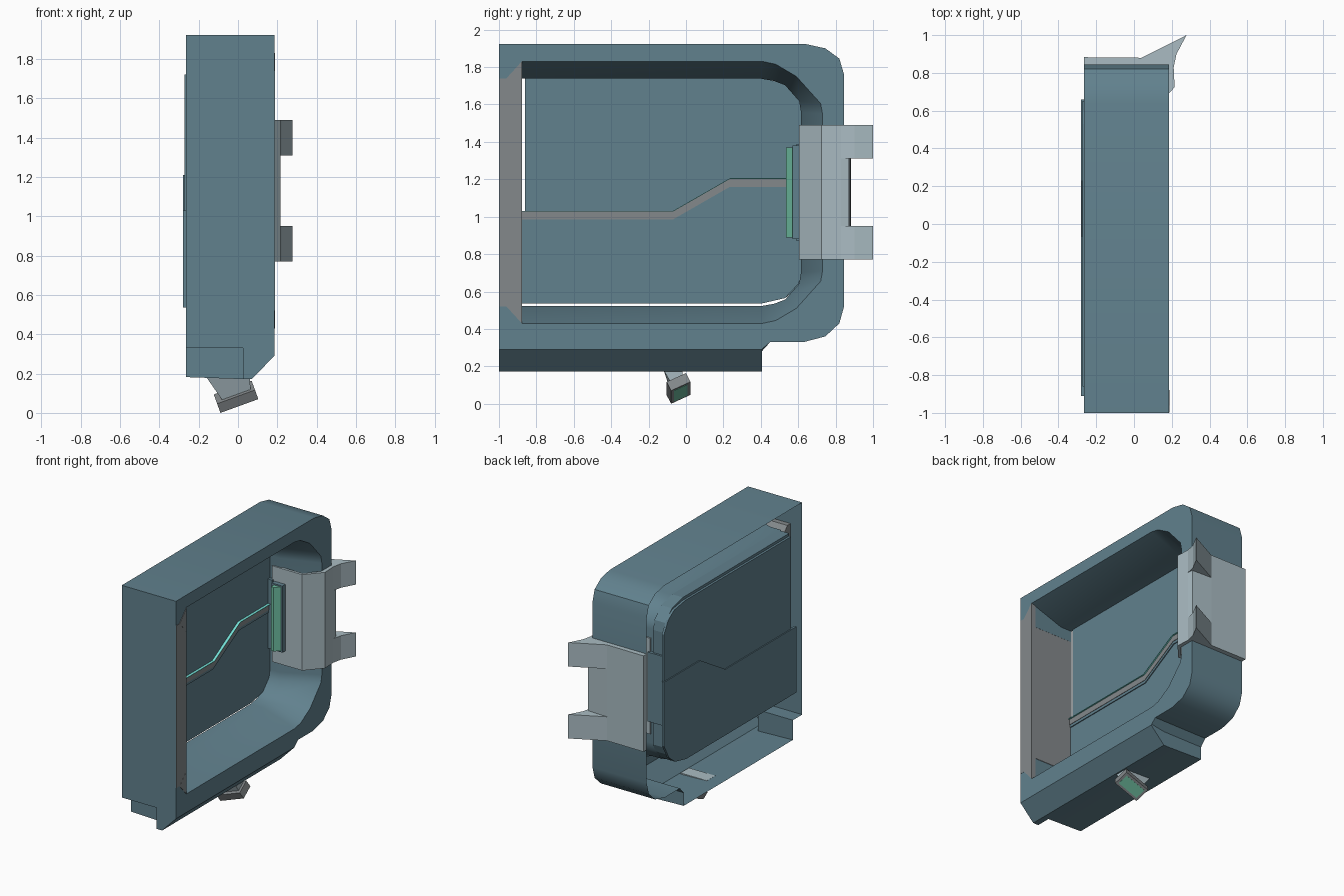
import bpy, bmesh, math
from mathutils import Matrix, Vector

if "Cube" in bpy.data.objects:
    bpy.data.objects.remove(bpy.data.objects["Cube"])


def material(name, rgb):
    m = bpy.data.materials.new(name)
    m.diffuse_color = (*rgb, 1)
    m.use_nodes = True
    m.node_tree.nodes["Principled BSDF"].inputs["Base Color"].default_value = m.diffuse_color
    return m


TEAL = material("teal", (0.12, 0.22, 0.27))
PALE = material("pale", (0.40, 0.50, 0.54))
GREEN = material("green", (0.16, 0.52, 0.36))
CYAN = material("cyan", (0.18, 0.75, 0.68))
GREY = material("grey", (0.23, 0.25, 0.26))


def finish(name, bm, mat, smooth=False):
    bmesh.ops.remove_doubles(bm, verts=bm.verts, dist=1e-5)
    bmesh.ops.recalc_face_normals(bm, faces=bm.faces)
    me = bpy.data.meshes.new(name)
    bm.to_mesh(me)
    bm.free()
    ob = bpy.data.objects.new(name, me)
    bpy.context.collection.objects.link(ob)
    me.materials.append(mat)
    if smooth:
        bpy.ops.object.select_all(action='DESELECT')
        ob.select_set(True)
        bpy.context.view_layer.objects.active = ob
        bpy.ops.object.shade_smooth_by_angle(angle=math.radians(36))
    return ob


def loft(bm, loops):
    """Bridge equal-length closed loops of points with quads."""
    rows = [[bm.verts.new(p) for p in loop] for loop in loops]
    n = len(rows[0])
    for a, b in zip(rows, rows[1:]):
        for i in range(n):
            j = (i + 1) % n
            bm.faces.new((a[i], a[j], b[j], b[i]))
    return rows


def prism(name, outline, lo, hi, axis, mat, smooth=False):
    """Extrude an outline: (y, z) along x, or (x, y) along z."""
    place = (lambda p, h: (h, *p)) if axis == 'x' else (lambda p, h: (*p, h))
    bm = bmesh.new()
    for row in loft(bm, [[place(p, h) for p in outline] for h in (lo, hi)]):
        bm.faces.new(row)
    return finish(name, bm, mat, smooth)


def box(name, lo, hi, mat):
    return prism(name, [(lo[0], lo[1]), (hi[0], lo[1]), (hi[0], hi[1]), (lo[0], hi[1])],
                 lo[2], hi[2], 'z', mat)


# Housing: open-backed shell with rounded rear corners, lower lip and stepped front notch
RIM = [(0.405, 0.28), (0.45, 0.33), (0.63, 0.33), (0.745, 0.36), (0.82, 0.43), (0.845, 0.52),
       (0.845, 1.76), (0.82, 1.845), (0.745, 1.9), (0.64, 1.923), (-1, 1.923), (-1, 0.33)]


def rim(x, lip, notch=False):
    corner = [(-0.89, 0.33)] if notch else [(-1, lip)]
    pts = RIM + corner + [(-0.89, lip), (0.405, lip)]
    if lip > 0.25:
        pts[0] = (0.41, 0.295)
    return [(x, y, z) for y, z in pts]


def window(x, y0, low, high, bend):
    """Tunnel loop: square at the front end, faceted corners at the rear."""
    upper = [(y, high - d) for y, d in bend]
    lower = [(y, low + d) for y, d in reversed(bend)]
    return [(x, y, z) for y, z in [(y0, low), (y0, high)] + upper + lower]


OUTER = [(0.41, 0), (0.48, 0.015), (0.59, 0.08), (0.72, 0.225), (0.73, 0.28)]
INNER = [(0.40, 0), (0.47, 0.012), (0.53, 0.035), (0.605, 0.12), (0.615, 0.18)]
bm = bmesh.new()
shell = loft(bm, [rim(0.185, 0.29), rim(0.07, 0.172), rim(0.025, 0.172),
                  rim(0.025, 0.172, True), rim(-0.265, 0.182, True)])
tunnel = loft(bm, [window(0.185, -0.88, 0.43, 1.83, OUTER),
                   window(-0.08, -0.88, 0.522, 1.738, INNER),
                   window(-0.175, -0.88, 0.522, 1.738, INNER)])
edges = []
for row in (shell[0], tunnel[0]):
    edges += [bm.edges.get((row[i - 1], row[i])) for i in range(len(row))]
bmesh.ops.triangle_fill(bm, edges=edges, use_beauty=True, use_dissolve=False,
                        normal=Vector((1, 0, 0)))
finish("housing", bm, TEAL, True)

# Grey post at the front end of the window, with corner facets
prism("window_post", [(-0.998, 0.52), (-0.96, 0.52), (-0.878, 0.605), (-0.878, 1.65),
                      (-0.96, 1.74), (-0.998, 1.74)], -0.17, 0.187, 'x', GREY)
for name, zs in (("upper_post_facet", (1.74, 1.83, 1.65)), ("lower_post_facet", (0.52, 0.43, 0.605))):
    prism(name, list(zip((-0.96, -0.878, -0.878), zs)), 0.15, 0.188, 'x', GREY)

# Back panel core plus two overlapping outer sheets with a stepped seam
prism("panel_core", [(-0.91, 1.0), (-0.86, 1.0), (-0.86, 1.742), (0.40, 1.742), (0.53, 1.71),
                     (0.61, 1.63), (0.625, 1.56), (0.625, 0.70), (0.60, 0.64), (0.53, 0.565),
                     (0.40, 0.535), (-0.91, 0.535)], -0.255, -0.165, 'x', TEAL)
prism("upper_panel", [(-0.86, 1.0), (-0.07, 1.0), (0.24, 1.17), (0.65, 1.17), (0.65, 1.56),
                      (0.60, 1.65), (0.53, 1.70), (0.40, 1.722), (-0.86, 1.722)],
      -0.272, -0.255, 'x', TEAL)
prism("lower_panel", [(-0.91, 1.03), (-0.07, 1.03), (0.23, 1.21), (0.66, 1.21), (0.66, 0.73),
                      (0.60, 0.62), (0.53, 0.565), (0.40, 0.535), (-0.91, 0.535)],
      -0.28, -0.262, 'x', TEAL)


# Seam strip with a glowing upper edge
def seam(name, top, bottom, x0, x1, mat):
    path = [(-0.88, 1.0), (-0.07, 1.0), (0.235, 1.175), (0.60, 1.175)]
    prism(name, [(y, z + top) for y, z in path] +
          [(y, z + bottom) for y, z in reversed(path)], x0, x1, 'x', mat)


seam("seam_strip", 0.027, -0.015, -0.168, -0.155, GREY)
seam("seam_ledge", -0.015, -0.035, -0.168, -0.158, TEAL)
seam("seam_light", 0.031, 0.027, -0.168, -0.145, CYAN)

# Rear clip: wraps around the rear wall, two flared prongs and a shorter middle
hook = [(-0.265, 0.883), (-0.265, 0.845), (0.184, 0.845), (0.184, 0.725), (0.10, 0.625),
        (-0.14, 0.625), (-0.14, 0.605), (0.11, 0.605), (0.215, 0.725), (0.21, 0.83)]
prong = hook + [(0.225, 0.90), (0.278, 1.0), (0.04, 0.88)]
middle = hook + [(0.205, 0.872), (0.04, 0.88)]
prism("lower_prong", prong, 0.77, 0.95, 'z', PALE)
prism("clip_middle", middle, 0.95, 1.31, 'z', PALE)
prism("upper_prong", prong, 1.31, 1.49, 'z', PALE)

# Indicator bar and its mount beside the clip
box("indicator_mount", (-0.25, 0.59, 0.87), (-0.13, 0.64, 1.39), TEAL)
box("indicator_backing", (-0.12, 0.57, 0.88), (-0.03, 0.606, 1.38), TEAL)
prism("indicator_bar", [(-0.10, 0.535), (-0.08, 0.535), (-0.03, 0.58), (-0.10, 0.58)],
      0.89, 1.37, 'z', GREEN)

# Tilted button hanging below the lip
tilt = (Matrix.Translation((-0.01, -0.04, 0.082)) @ Matrix.Rotation(math.radians(-20), 4, 'Y')
        @ Matrix.Rotation(math.radians(26), 4, 'X'))
for name, size, drop, mat in (("button_case", (0.205, 0.115, 0.055), 0, GREY),
                              ("button_face", (0.17, 0.08, 0.01), -0.024, GREEN)):
    sx, sy, sz = (s / 2 for s in size)
    ob = box(name, (-sx, -sy, drop - sz), (sx, sy, drop + sz), mat)
    ob.data.transform(tilt)
bm = bmesh.new()
base = [(-0.16, -0.12, 0.18), (0.06, -0.12, 0.18), (0.06, -0.02, 0.18), (-0.16, -0.02, 0.18)]
tip = [tilt @ Vector((x, y, 0.02)) for x, y in
       ((-0.07, -0.035), (0.08, -0.035), (0.08, 0.035), (-0.07, 0.035))]
for row in loft(bm, [base, tip]):
    bm.faces.new(row)
finish("button_stem", bm, PALE)
